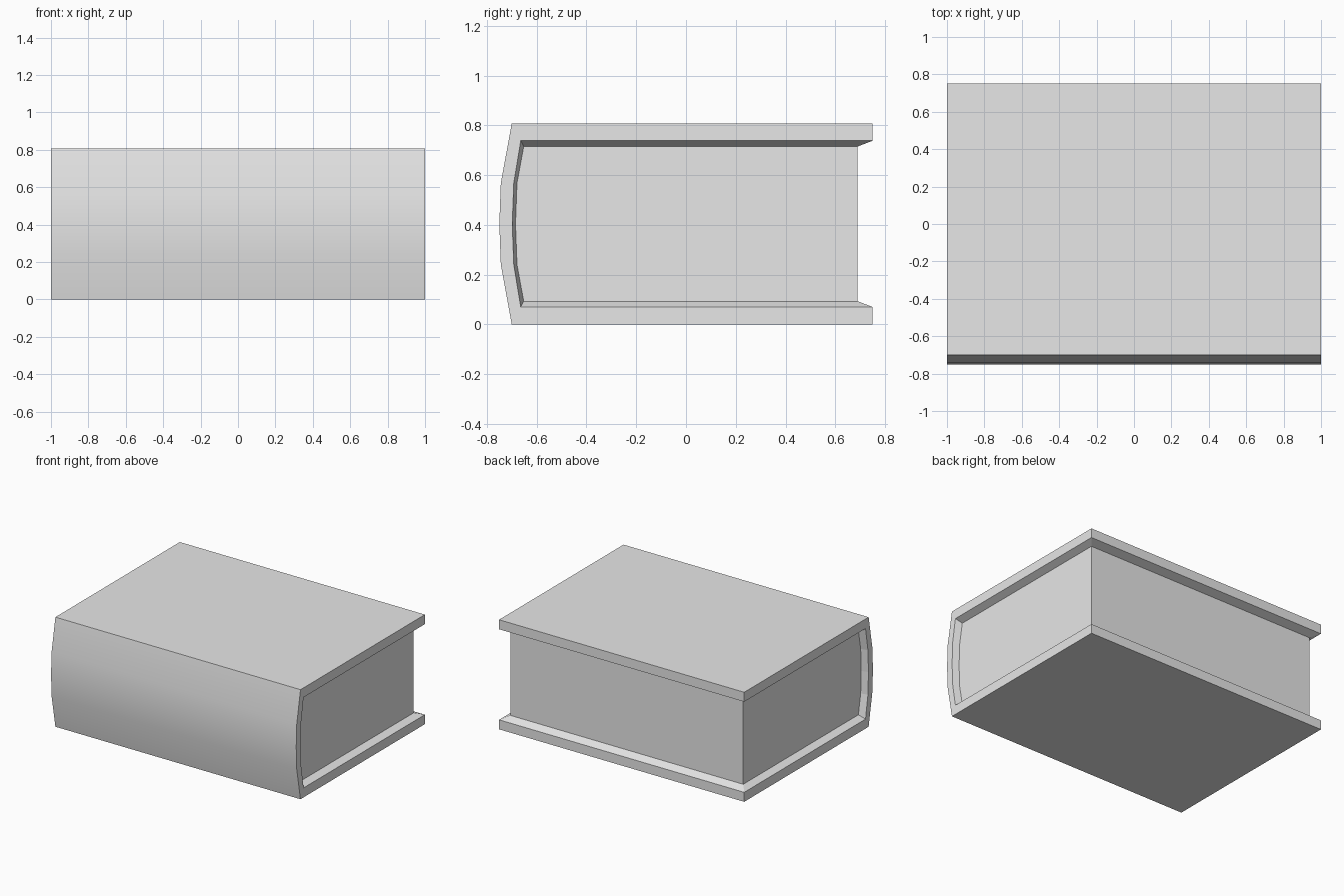
import bpy
import bmesh
import math

cube = bpy.data.objects.get("Cube")
if cube:
    bpy.data.objects.remove(cube, do_unlink=True)

HEIGHT = 0.808

grey = bpy.data.materials.new("plain grey")
grey.use_nodes = True
grey.diffuse_color = (0.8, 0.8, 0.8, 1)
grey.node_tree.nodes["Principled BSDF"].inputs["Base Color"].default_value = (0.8, 0.8, 0.8, 1)


def profile(lower):
    """Lower half of a (y, z) outline, mirrored about mid height."""
    middle = (lower[-1][0] - 0.006, HEIGHT / 2)
    return lower + [middle] + [(y, HEIGHT - z) for y, z in reversed(lower)]


# Outlines from the back of the bottom board, round the spine, to the top board
outer = profile([(0.75, 0), (-0.70, 0), (-0.744, 0.24)])
rim = profile([(0.75, 0.07), (-0.664, 0.07), (-0.692, 0.24)])
page = profile([(0.69, 0.093), (-0.652, 0.093), (-0.679, 0.24)])
LAST = len(outer) - 1


def loop(bm, outline, x):
    return [bm.verts.new((x, y, z)) for y, z in outline]


def finish(bm, name):
    bmesh.ops.recalc_face_normals(bm, faces=bm.faces[:])
    mesh = bpy.data.meshes.new(name)
    bm.to_mesh(mesh)
    bm.free()
    mesh.materials.append(grey)
    obj = bpy.data.objects.new(name, mesh)
    bpy.context.collection.objects.link(obj)
    return obj


# Cover: boards and rounded spine, with a sloped lip running in to the pages
bm = bmesh.new()
rings = [(loop(bm, o, -x), loop(bm, o, x)) for o, x in ((outer, 1), (rim, 1), (page, 0.95))]
left, right = rings[0]
for i in range(LAST):
    face = bm.faces.new((left[i], left[i + 1], right[i + 1], right[i]))
    face.smooth = 0 < i < LAST - 1
for a, b in zip(rings, rings[1:]):
    for side in (0, 1):
        for i in range(LAST):
            bm.faces.new((a[side][i], a[side][i + 1], b[side][i + 1], b[side][i]))
    for i in (0, LAST):
        bm.faces.new((a[0][i], a[1][i], b[1][i], b[0][i]))
for edge in bm.edges:
    if len(edge.link_faces) == 2:
        edge.smooth = edge.calc_face_angle() < math.radians(20)
finish(bm, "cover")

# Pages: a solid block set back from the cover edges
bm = bmesh.new()
ends = [loop(bm, page, x) for x in (-0.95, 0.95)]
for end in ends:
    bm.faces.new(end)
for i in range(LAST + 1):
    j = (i + 1) % (LAST + 1)
    bm.faces.new((ends[0][i], ends[0][j], ends[1][j], ends[1][i]))
finish(bm, "pages")
